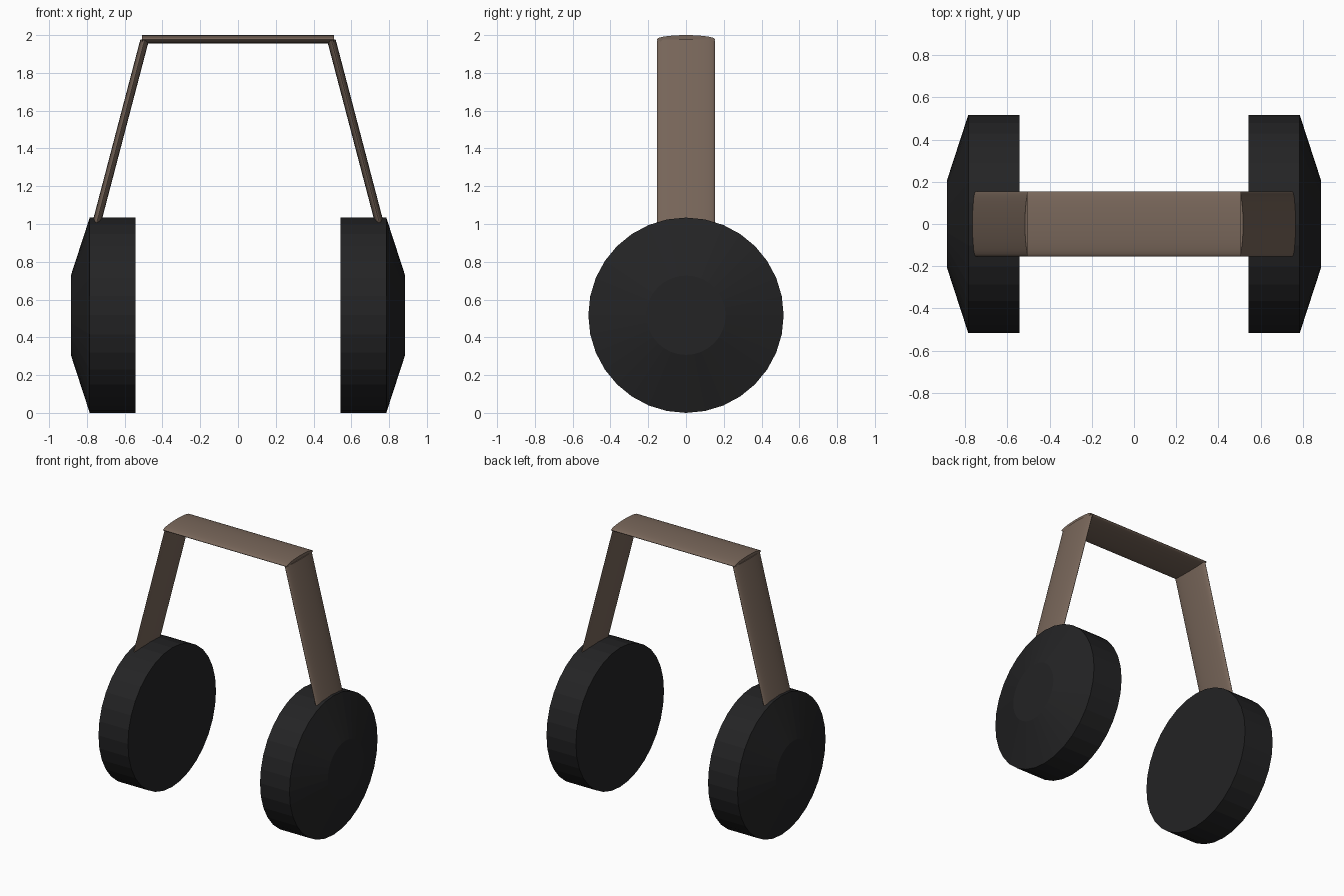
import bpy, bmesh, math
from mathutils import Vector, Matrix

if "Cube" in bpy.data.objects:
    bpy.data.objects.remove(bpy.data.objects["Cube"])


def material(name, rgb):
    m = bpy.data.materials.new(name)
    m.diffuse_color = (*rgb, 1)
    m.use_nodes = True
    m.node_tree.nodes["Principled BSDF"].inputs["Base Color"].default_value = m.diffuse_color
    return m


brown = material("brown_band", (0.19, 0.135, 0.103))
black = material("black_cup", (0.017, 0.017, 0.018))


def finish(bm, name, mat):
    bmesh.ops.recalc_face_normals(bm, faces=bm.faces)
    mesh = bpy.data.meshes.new(name)
    bm.to_mesh(mesh)
    bm.free()
    mesh.materials.append(mat)
    ob = bpy.data.objects.new(name, mesh)
    bpy.context.collection.objects.link(ob)
    return ob


def strap(name, a, b, half_width=0.154, half_thick=0.0225):
    """Flattened cylinder from a to b, lying in the xz plane, wide along y."""
    a, b = Vector(a), Vector(b)
    d = b - a
    bm = bmesh.new()
    bmesh.ops.create_cone(bm, cap_ends=True, segments=32, radius1=1, radius2=1, depth=d.length)
    turn = Matrix.Rotation(math.atan2(d.x, d.z), 4, 'Y')
    size = Matrix.Diagonal((half_thick, half_width, 1, 1))
    bm.transform(Matrix.Translation((a + b) / 2) @ turn @ size)
    ob = finish(bm, name, brown)
    bpy.context.view_layer.objects.active = ob
    ob.select_set(True)
    bpy.ops.object.shade_smooth_by_angle(angle=math.radians(50))
    ob.select_set(False)


def ear_cup(name, side, segments=32):
    """Drum with a tapered outer face, from (x, radius) rings."""
    bm = bmesh.new()
    rings = []
    for x, r in ((0.543, 0.517), (0.785, 0.517), (0.885, 0.21)):
        rings.append([bm.verts.new((side * x,
                                    r * math.cos(i * math.tau / segments),
                                    0.517 + r * math.sin(i * math.tau / segments)))
                      for i in range(segments)])
    for p, q in zip(rings, rings[1:]):
        for i in range(segments):
            j = (i + 1) % segments
            bm.faces.new((p[i], p[j], q[j], q[i]))
    bm.faces.new(rings[0])
    bm.faces.new(rings[-1])
    finish(bm, name, black)


# Headband top
strap("headband_top", (-0.508, 0, 1.9775), (0.508, 0, 1.9775))

# Side arms and ear cups
for label, side in (("left", -1), ("right", 1)):
    strap(label + "_arm", (side * 0.495, 0, 1.972), (side * 0.75, 0, 1.0))
    ear_cup(label + "_ear_cup", side)
